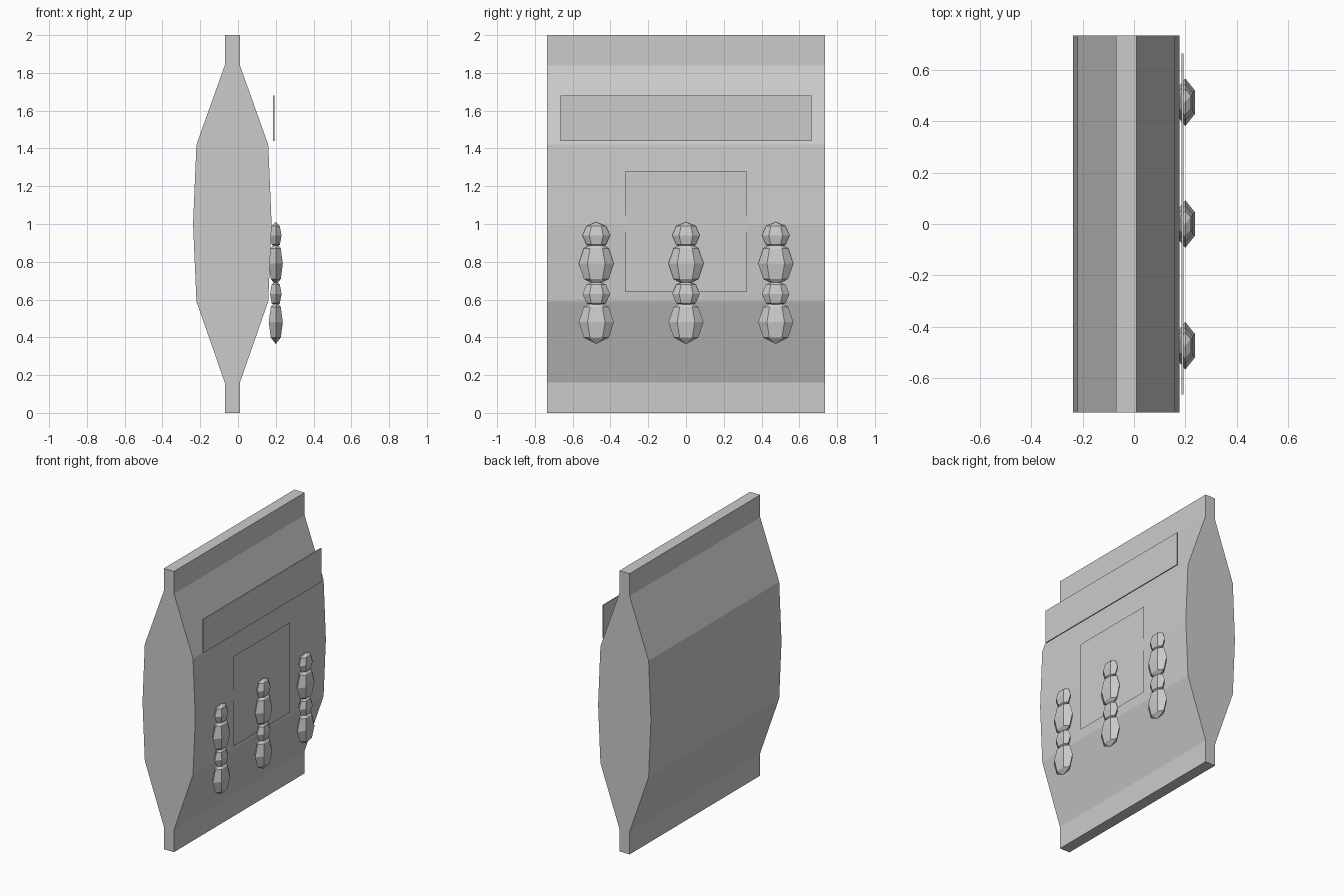
import bpy, bmesh
from mathutils import Matrix

if "Cube" in bpy.data.objects:
    bpy.data.objects.remove(bpy.data.objects["Cube"])


def add_object(name, bm):
    bmesh.ops.recalc_face_normals(bm, faces=bm.faces)
    mesh = bpy.data.meshes.new(name)
    bm.to_mesh(mesh)
    bm.free()
    obj = bpy.data.objects.new(name, mesh)
    bpy.context.collection.objects.link(obj)
    return obj


# Pouch: symmetric pillow profile extruded along y
CENTRE_X, HALF_Y = -0.03, 0.735
half = [(0.04, 0), (0.04, 0.16), (0.19, 0.59), (0.208, 1.0),
        (0.19, 1.42), (0.04, 1.84), (0.04, 2)]
outline = half + [(-x, z) for x, z in reversed(half)]
bm = bmesh.new()
face = bm.faces.new([bm.verts.new((CENTRE_X + x, -HALF_Y, z)) for x, z in outline])
ext = bmesh.ops.extrude_face_region(bm, geom=[face], use_keep_orig=True)
new_verts = [g for g in ext["geom"] if isinstance(g, bmesh.types.BMVert)]
bmesh.ops.translate(bm, verts=new_verts, vec=(0, 2 * HALF_Y, 0))
add_object("pouch", bm)

# Title strip: thin plate standing off the front of the pouch
bm = bmesh.new()
bmesh.ops.create_cube(bm, size=1, matrix=Matrix.LocRotScale(
    (0.189, 0, 1.56), None, (0.008, 1.33, 0.24)))
add_object("title_strip", bm)

# Square panel: flat sheet just in front of the pouch
bm = bmesh.new()
bm.faces.new([bm.verts.new((0.184, y, z)) for y, z in
              [(-0.32, 0.64), (0.32, 0.64), (0.32, 1.28), (-0.32, 1.28)]])
panel = add_object("square_panel", bm)
if panel.data.polygons[0].normal.x < 0:
    panel.data.flip_normals()


# Beads: six-sided squashed spheres
def bead(name, y, z, radii):
    bm = bmesh.new()
    bmesh.ops.create_uvsphere(bm, u_segments=6, v_segments=4, radius=1,
                              matrix=Matrix.LocRotScale((0.2, y, z), None, radii))
    add_object(name, bm)


# Three columns, each with two small-over-large bead pairs
for y in (-0.475, 0, 0.475):
    for z in (0.48, 0.79):
        bead("large_bead", y, z, (0.043, 0.093, 0.115))
        bead("small_bead", y, z + 0.15, (0.035, 0.073, 0.07))
